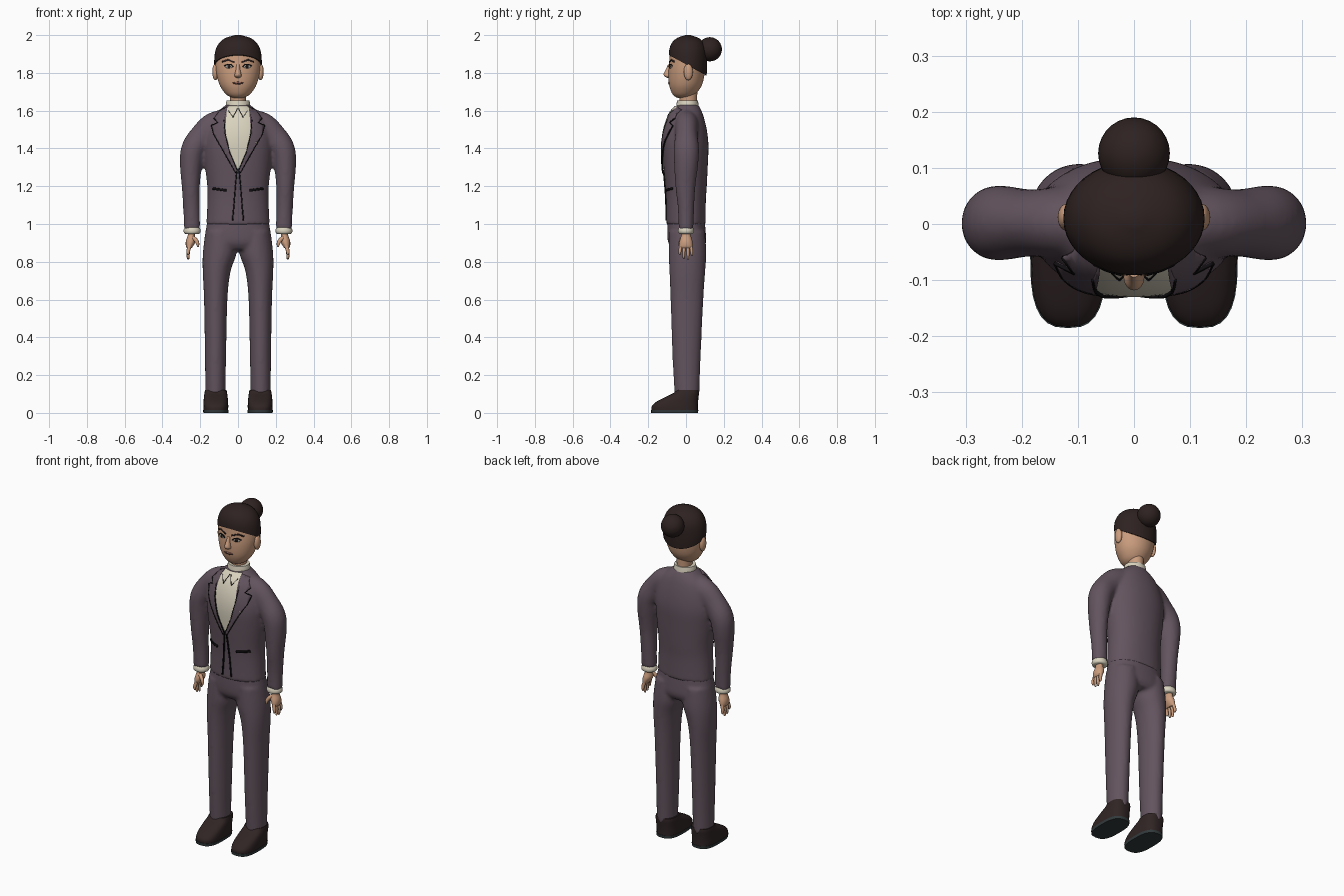
import bpy, bmesh, math
from mathutils import Vector
from mathutils.bvhtree import BVHTree

if "Cube" in bpy.data.objects:
    bpy.data.objects.remove(bpy.data.objects["Cube"])


def material(name, r, g, b):
    m = bpy.data.materials.new(name)
    m.diffuse_color = (r, g, b, 1)
    m.use_nodes = True
    m.node_tree.nodes["Principled BSDF"].inputs["Base Color"].default_value = m.diffuse_color
    return m


SUIT = material("plum cloth", 0.125, 0.088, 0.113)
SHIRT = material("cream cloth", 0.70, 0.65, 0.52)
SKIN = material("skin", 0.60, 0.34, 0.21)
HAIR = material("dark brown hair", 0.027, 0.016, 0.015)
SHOE = material("shoe leather", 0.030, 0.018, 0.018)
SOLE = material("sole grey", 0.032, 0.042, 0.044)
LINE = material("black trim", 0.006, 0.005, 0.006)
EYE = material("eye white", 0.55, 0.52, 0.46)
LIP = material("lip", 0.34, 0.14, 0.10)


def spline(a, b, c, d, t):
    return 0.5 * (2 * b + (c - a) * t + (2 * a - 5 * b + 4 * c - d) * t * t
                  + (3 * b - a - 3 * c + d) * t ** 3)


def loft(bm, rings, flat=True, side=1, n=2.0, seg=28, steps=4):
    """Closed tube through rings (x, y, z, half width, half depth)."""
    pts = []
    for i in range(len(rings) - 1):
        four = [rings[min(max(k, 0), len(rings) - 1)] for k in range(i - 1, i + 3)]
        for j in range(steps):
            pts.append([spline(*v, j / steps) for v in zip(*four)])
    pts.append(list(rings[-1]))
    loops = []
    for i, p in enumerate(pts):
        t = Vector(pts[min(i + 1, len(pts) - 1)][:3]) - Vector(pts[max(i - 1, 0)][:3])
        u = Vector((1, 0, 0)) if flat else Vector((0, 1, 0)).cross(t).normalized()
        loop = []
        for k in range(seg):
            c, s = math.cos(math.tau * k / seg), math.sin(math.tau * k / seg)
            c = math.copysign(abs(c) ** (2 / n), c)
            s = math.copysign(abs(s) ** (2 / n), s)
            v = Vector(p[:3]) + u * c * p[3] + Vector((0, s * p[4], 0))
            loop.append(bm.verts.new((v.x * side, v.y, v.z)))
        loops.append(loop)
    for a, b in zip(loops, loops[1:]):
        for k in range(seg):
            bm.faces.new((a[k], a[(k + 1) % seg], b[(k + 1) % seg], b[k]))
    bm.faces.new(loops[0])
    bm.faces.new(loops[-1])


def finish(name, bm, mat, blend=0, recalc=True):
    if recalc:
        bmesh.ops.recalc_face_normals(bm, faces=bm.faces[:])
    me = bpy.data.meshes.new(name)
    bm.to_mesh(me)
    bm.free()
    me.materials.append(mat)
    ob = bpy.data.objects.new(name, me)
    bpy.context.collection.objects.link(ob)
    for o in bpy.context.selected_objects:
        o.select_set(False)
    ob.select_set(True)
    bpy.context.view_layer.objects.active = ob
    bpy.ops.object.shade_smooth_by_angle(angle=math.radians(50))
    if blend:
        r = ob.modifiers.new("merge", 'REMESH')
        r.mode, r.voxel_size, r.use_smooth_shade = 'VOXEL', blend, True
        s = ob.modifiers.new("soften", 'SMOOTH')
        s.factor, s.iterations = 0.5, 5
    return ob


def tube(name, mat, rings, **kw):
    bm = bmesh.new()
    loft(bm, rings, **kw)
    return finish(name, bm, mat)


def ball(name, mat, loc, size):
    bm = bmesh.new()
    bmesh.ops.create_uvsphere(bm, u_segments=28, v_segments=18, radius=1)
    for v in bm.verts:
        v.co = Vector(loc) + Vector(a * b for a, b in zip(v.co, size))
    return finish(name, bm, mat)


def surface(ob):
    bpy.context.view_layer.update()
    return BVHTree.FromObject(ob, bpy.context.evaluated_depsgraph_get())


def plate(name, polys, mat, tree, lift, step=0.015):
    """Thin front plate: flat x,z outlines draped over a surface."""
    bm = bmesh.new()
    for poly in polys:
        bm.faces.new([bm.verts.new((x, 0, z)) for x, z in poly])
    bmesh.ops.triangulate(bm, faces=bm.faces[:])
    for axis in (0, 2):
        lo = min(v.co[axis] for v in bm.verts)
        hi = max(v.co[axis] for v in bm.verts)
        for i in range(1, int((hi - lo) / step) + 1):
            co, no = Vector((0, 0, 0)), Vector((0, 0, 0))
            co[axis], no[axis] = lo + i * step, 1
            bmesh.ops.bisect_plane(bm, geom=bm.verts[:] + bm.edges[:] + bm.faces[:],
                                   plane_co=co, plane_no=no, dist=1e-5)
    for f in bm.faces:
        f.normal_update()
        if f.normal.y > 0:
            f.normal_flip()
    for v in bm.verts:
        hit = tree.ray_cast(Vector((v.co.x, -1, v.co.z)), Vector((0, 1, 0)))[0]
        v.co.y = (hit.y if hit else 0) - lift
    ob = finish(name, bm, mat, recalc=False)
    m = ob.modifiers.new("thickness", 'SOLIDIFY')
    m.thickness, m.offset = 0.006, -1
    return ob


def stroke(path, w):
    quads = []
    for a, b in zip(path, path[1:]):
        a, b = Vector(a), Vector(b)
        d = (b - a).normalized() * w / 2
        p = Vector((-d.y, d.x))
        a, b = a - d * 0.5, b + d * 0.5
        quads.append([a + p, b + p, b - p, a - p])
    return quads


def oval(x, z, rx, rz):
    return [(x + rx * math.cos(math.tau * k / 16), z + rz * math.sin(math.tau * k / 16))
            for k in range(16)]


def flip(path, s):
    return [(x * s, z) for x, z in path]


# Jacket: torso and both sleeves merged
bm = bmesh.new()
loft(bm, [(0, .01, 1.637, .055, .05), (0, .005, 1.61, .09, .072), (0, 0, 1.57, .135, .093),
          (0, -.003, 1.5, .167, .113), (0, -.003, 1.42, .182, .122), (0, -.002, 1.32, .176, .118),
          (0, 0, 1.2, .163, .11), (0, 0, 1.12, .162, .105), (0, 0, .995, .168, .104)],
     seg=40, n=2.15)
for s in (1, -1):
    loft(bm, [(.05, .005, 1.53, .08, .07), (.125, .003, 1.512, .08, .064), (.185, .002, 1.465, .071, .06),
              (.235, .002, 1.4, .065, .067), (.249, .001, 1.32, .059, .064), (.25, -.003, 1.2, .048, .053),
              (.246, 0, 1.08, .044, .043), (.243, 0, .97, .043, .039)], flat=False, side=s)
jacket = finish("jacket", bm, SUIT, blend=0.010)

# Trousers: hips and both legs merged
bm = bmesh.new()
loft(bm, [(0, 0, 1.03, .16, .098), (0, .003, .95, .174, .102), (0, .006, .9, .18, .1),
          (0, .008, .865, .17, .08)], seg=40, n=2.2)
for s in (1, -1):
    loft(bm, [(.09, .005, .96, .082, .095), (.096, .008, .85, .09, .1), (.113, .007, .75, .074, .095),
              (.118, .005, .6, .062, .087), (.119, .003, .3, .056, .075), (.12, .005, .09, .053, .065)], side=s)
finish("trousers", bm, SUIT, blend=0.010)

# Head, neck and collar
tube("collar", SHIRT, [(0, .008, 1.605, .066, .062), (0, .008, 1.635, .064, .058), (0, .008, 1.655, .06, .055)])
tube("neck", SKIN, [(0, .012, 1.6, .042, .046), (0, .012, 1.65, .041, .046), (0, .012, 1.73, .046, .05)])
head = tube("head", SKIN, [
    (0, -.015, 1.668, .025, .03), (0, -.013, 1.678, .052, .05), (0, -.008, 1.7, .075, .07),
    (0, -.002, 1.74, .099, .088), (0, .003, 1.8, .115, .096), (0, .007, 1.86, .119, .095),
    (0, .008, 1.92, .11, .09), (0, .01, 1.965, .075, .07), (0, .01, 1.985, .02, .02)], seg=40)
tube("nose", SKIN, [(0, -.085, 1.845, .009, .01), (0, -.092, 1.82, .011, .014), (0, -.096, 1.795, .017, .022),
                    (0, -.094, 1.782, .018, .02), (0, -.088, 1.774, .008, .012)], seg=16)
for s, side in ((1, "left"), (-1, "right")):
    ball(side + "_ear", SKIN, (s * .12, .012, 1.805), (.016, .024, .044))

# Hair cap cut by a sloping hairline, with a bun
bm = bmesh.new()
loft(bm, [(0, .01, 1.74, .108, .095), (0, .01, 1.8, .121, .1), (0, .01, 1.86, .126, .102),
          (0, .01, 1.92, .119, .099), (0, .01, 1.96, .098, .084), (0, .01, 1.985, .065, .056),
          (0, .01, 2.0, .015, .013)], seg=40)
bmesh.ops.bisect_plane(bm, geom=bm.verts[:] + bm.edges[:] + bm.faces[:],
                       plane_co=(0, 0, 1.845), plane_no=(0, -.55, -1), clear_outer=True)
bmesh.ops.holes_fill(bm, edges=[e for e in bm.edges if e.is_boundary])
finish("hair", bm, HAIR)
ball("hair_bun", HAIR, (0, .126, 1.925), (.064, .064, .064))

# Face details
face = surface(head)
for s, side in ((1, "left"), (-1, "right")):
    plate(side + "_eye", [oval(s * .049, 1.834, .02, .01)], EYE, face, .002)
    plate(side + "_iris", [oval(s * .049, 1.834, .008, .009)], HAIR, face, .003)
    plate(side + "_eyelid", stroke(flip([(.026, 1.834), (.038, 1.844), (.058, 1.845), (.072, 1.837)], s), .005),
          LINE, face, .004)
    plate(side + "_eyebrow", stroke(flip([(.022, 1.858), (.055, 1.869), (.083, 1.86)], s), .008), HAIR, face, .003)
plate("lips", [oval(0, 1.746, .028, .007)], LIP, face, .003)
plate("mouth_line", stroke([(-.028, 1.747), (0, 1.745), (.028, 1.747)], .003), HAIR, face, .004)

# Shirt front, lapels and jacket trim
front = surface(jacket)
shirt = [(.055, 1.625), (.076, 1.55), (.07, 1.48), (.045, 1.38), (.008, 1.29)]
plate("shirt_front", [shirt + flip(shirt[::-1], -1)], SHIRT, front, .006)
for s, side in ((1, "left"), (-1, "right")):
    outer = [(.058, 1.622), (.095, 1.605), (.128, 1.56), (.108, 1.538), (.142, 1.522), (.13, 1.475), (.012, 1.27)]
    inner = [(.004, 1.285), (.045, 1.38), (.069, 1.48), (.074, 1.55)]
    plate(side + "_lapel", [flip(outer + inner, s)], SUIT, front, .010)
    plate(side + "_lapel_edge", stroke(flip(outer[2:], s), .004) + stroke(flip(inner, s), .004), LINE, front, .012)
    plate(side + "_front_edge", stroke(flip([(.006, 1.285), (.014, 1.2), (.022, 1.1), (.029, 1.02)], s), .007),
          LINE, front, .006)
    plate(side + "_pocket", stroke(flip([(.065, 1.178), (.131, 1.187)], s), .012), LINE, front, .008)
    plate(side + "_collar_point", stroke(flip([(.004, 1.612), (.026, 1.565), (.05, 1.6)], s), .003),
          LINE, front, .008)
plate("lapel_pin", [oval(.096, 1.43, .006, .004)], SHIRT, front, .010)

# Cuffs, hands and shoes
for s, side in ((1, "left"), (-1, "right")):
    tube(side + "_cuff", SHIRT, [(.243, 0, .985, .036, .034), (.243, 0, .972, .044, .041), (.243, 0, .955, .044, .041),
                                 (.243, 0, .948, .036, .034)], side=s, steps=2)
    bm = bmesh.new()
    loft(bm, [(.246, 0, .965, .019, .024), (.247, 0, .94, .019, .025), (.25, 0, .91, .026, .034),
              (.256, 0, .885, .02, .036), (.258, 0, .872, .012, .033)], side=s, seg=16)
    for y, tip in ((-.028, .835), (-.01, .815), (.009, .811), (.026, .83)):
        loft(bm, [(.256, y, .885, .011, .009), (.264, y * 1.15, .855, .01, .008),
                  (.264, y * 1.2, tip + .008, .007, .006), (.263, y * 1.2, tip, .003, .003)], side=s, seg=10, steps=2)
    loft(bm, [(.245, -.014, .93, .011, .012), (.224, -.026, .916, .011, .01), (.213, -.032, .895, .009, .008),
              (.212, -.033, .878, .004, .004)], flat=False, side=s, seg=10, steps=2)
    finish(side + "_hand", bm, SKIN)
    tube(side + "_shoe", SHOE, [(.1175, -.06, .012, .065, .123), (.1175, -.059, .035, .066, .122),
                                (.1175, -.047, .058, .065, .111), (.1175, -.024, .082, .063, .09),
                                (.1175, .0, .104, .06, .068), (.1175, .008, .12, .057, .059)], side=s, n=2.8)
    tube(side + "_sole", SOLE, [(.1175, -.06, 0, .066, .124), (.1175, -.06, .016, .0675, .1255)],
         side=s, n=2.8, steps=1)
